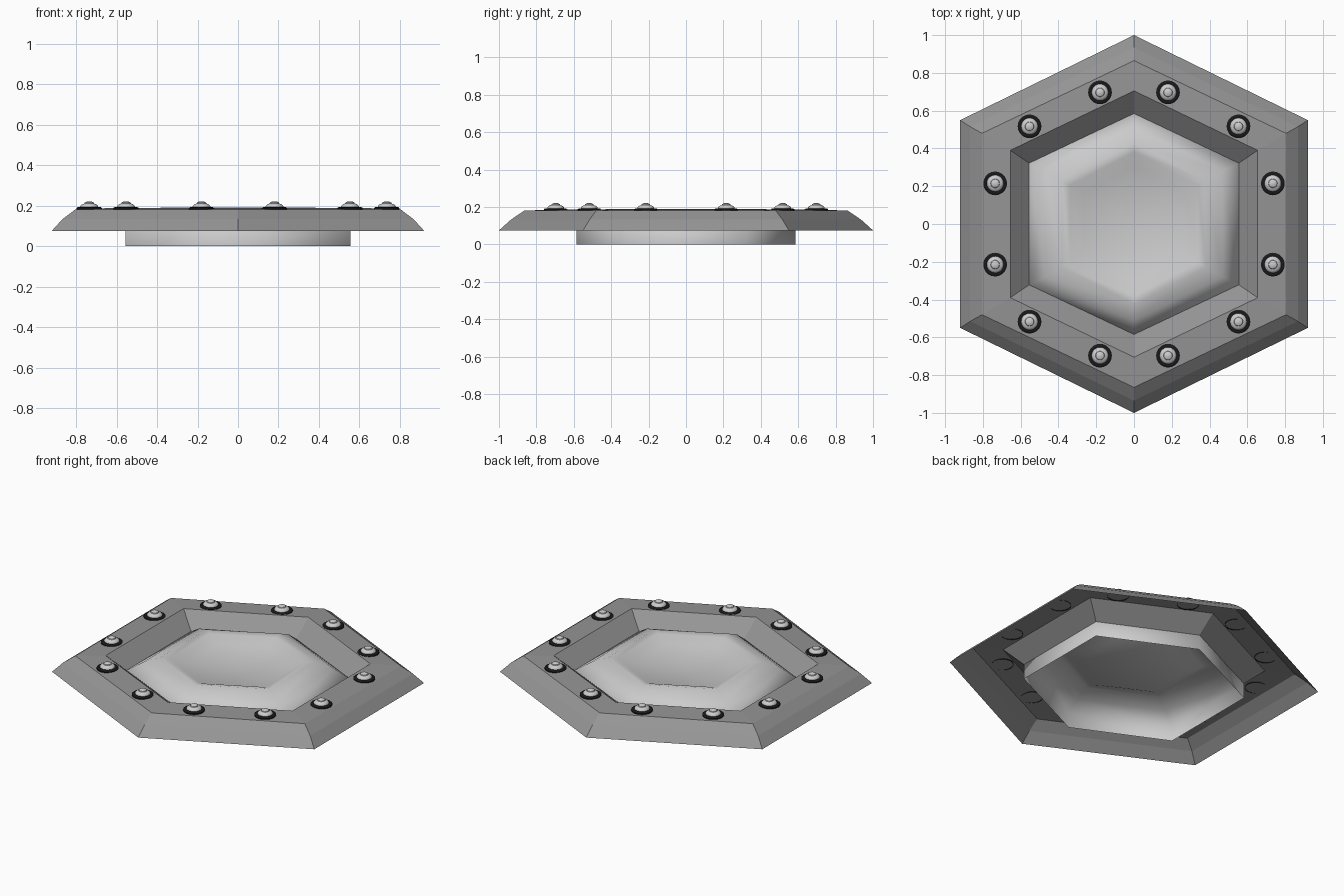
import bpy, math

if "Cube" in bpy.data.objects:
    bpy.data.objects.remove(bpy.data.objects["Cube"])

def material(name, v):
    m = bpy.data.materials.new(name)
    m.diffuse_color = (v, v, v, 1)
    m.use_nodes = True
    m.node_tree.nodes["Principled BSDF"].inputs["Base Color"].default_value = m.diffuse_color
    return m

def make(name, verts, faces, mat=None, smooth=None):
    me = bpy.data.meshes.new(name)
    me.from_pydata(verts, [], faces)
    ob = bpy.data.objects.new(name, me)
    bpy.context.collection.objects.link(ob)
    if mat:
        me.materials.append(mat)
    if smooth:
        bpy.ops.object.select_all(action='DESELECT')
        ob.select_set(True)
        bpy.context.view_layer.objects.active = ob
        bpy.ops.object.shade_smooth_by_angle(angle=math.radians(smooth))
    return ob

def hexagon(x, y, side, z):
    # counter-clockwise ring with points on the y axis
    return [(0, -y, z), (x, -side, z), (x, side, z),
            (0, y, z), (-x, side, z), (-x, -side, z)]

def loft(rings, cap=False):
    # rings run from the outside inwards
    n = len(rings[0])
    verts = [v for r in rings for v in r]
    faces = [(i*n+k, i*n+(k+1) % n, (i+1)*n+(k+1) % n, (i+1)*n+k)
             for i in range(len(rings)-1) for k in range(n)]
    if cap:
        c = len(verts)
        base = (len(rings)-1)*n
        verts.append(cap)
        faces += [(base+k, base+(k+1) % n, c) for k in range(n)]
    return verts, faces

def circle(r, z, cx, cy, n=20):
    return [(cx+r*math.cos(2*math.pi*k/n), cy+r*math.sin(2*math.pi*k/n), z)
            for k in range(n)]

dark = material("dark_grey", 0.3)
black = material("black", 0.01)

# open frame shell: two-facet outer bevel, flat top, inner slope
v, f = loft([hexagon(*r) for r in [
    (0.92, 1.0, 0.55, 0.075), (0.867, 0.935, 0.515, 0.133),
    (0.805, 0.865, 0.48, 0.18), (0.655, 0.705, 0.39, 0.187),
    (0.555, 0.585, 0.322, 0.095)]])
make("frame", v, f, dark)

# skirted centre panel with raised ridge and shallow dish
v, f = loft([hexagon(*r) for r in [
    (0.555, 0.585, 0.322, 0.0), (0.555, 0.585, 0.322, 0.095),
    (0.47, 0.51, 0.28, 0.152), (0.38, 0.425, 0.228, 0.19),
    (0.34, 0.38, 0.205, 0.182), (0.27, 0.30, 0.165, 0.152)]],
    cap=(0, 0, 0.135))
make("centre_panel", v, f, None, 65)

# bolts with black washers, mirrored into all four quadrants
for x, y in [(0.18, 0.697), (0.553, 0.517), (0.735, 0.215)]:
    for sx in (-1, 1):
        for sy in (-1, 1):
            cx, cy = x*sx, y*sy
            v, f = loft([circle(r, z, cx, cy) for r, z in
                         [(0.063, 0.181), (0.063, 0.188), (0.055, 0.193), (0.04, 0.193)]])
            make("washer", v, f, black, 30)
            v, f = loft([circle(r, z, cx, cy) for r, z in
                         [(0.045, 0.188), (0.044, 0.198), (0.036, 0.206),
                          (0.024, 0.21), (0.022, 0.215), (0.012, 0.22)]],
                        cap=(cx, cy, 0.221))
            make("bolt_head", v, f, None, 40)
